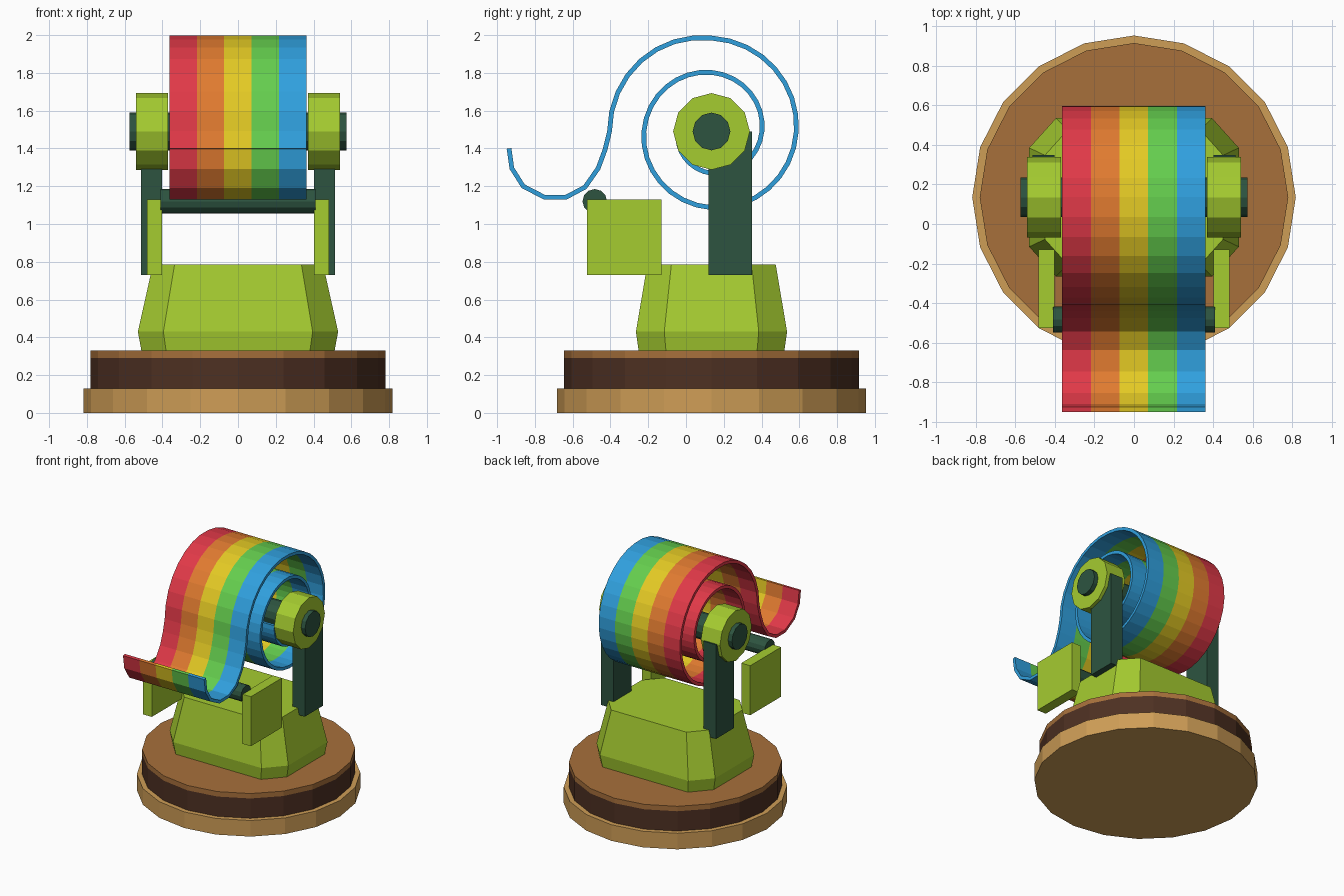
import bpy, bmesh, math
from mathutils import Vector, Matrix

if "Cube" in bpy.data.objects:
    bpy.data.objects.remove(bpy.data.objects["Cube"])

CY, CZ = 0.135, 1.49          # stand centre in y, axle height


def srgb(r, g, b):
    f = lambda c: c / 12.92 if c <= 0.04045 else ((c + 0.055) / 1.055) ** 2.4
    return tuple(f(c / 255) for c in (r, g, b)) + (1.0,)


MATS = {}
for name, col in {
    "lime": (165, 204, 48), "dark_green": (45, 84, 64),
    "tan": (206, 157, 86), "brown": (167, 112, 59), "dark_brown": (78, 48, 34),
    "red": (225, 57, 72), "orange": (225, 123, 48), "yellow": (228, 202, 36),
    "green": (101, 206, 78), "blue": (48, 160, 222),
}.items():
    m = bpy.data.materials.new(name)
    m.diffuse_color = srgb(*col)
    m.use_nodes = True
    m.node_tree.nodes["Principled BSDF"].inputs["Base Color"].default_value = m.diffuse_color
    MATS[name] = m


def finish(name, bm, *mats):
    bmesh.ops.recalc_face_normals(bm, faces=bm.faces)
    me = bpy.data.meshes.new(name)
    bm.to_mesh(me)
    bm.free()
    ob = bpy.data.objects.new(name, me)
    bpy.context.collection.objects.link(ob)
    for m in mats:
        me.materials.append(MATS[m])
    return ob


def loft(name, rings, *mats):
    """Closed solid through a list of equal-length point rings."""
    bm = bmesh.new()
    vs = [[bm.verts.new(p) for p in ring] for ring in rings]
    n = len(vs[0])
    for k, (a, b) in enumerate(zip(vs, vs[1:])):
        for i in range(n):
            j = (i + 1) % n
            f = bm.faces.new((a[i], a[j], b[j], b[i]))
            f.material_index = min(k, len(mats) - 1)
    bm.faces.new(vs[0])
    bm.faces.new(vs[-1]).material_index = len(mats) - 1
    return finish(name, bm, *mats)


def disc(r, n, z):
    return [(r * math.sin(2 * math.pi * i / n), CY + r * math.cos(2 * math.pi * i / n), z)
            for i in range(n)]


def rod(name, x0, x1, y, z, r, n, mat):
    ring = lambda x: [(x, y + r * math.sin(2 * math.pi * i / n), z + r * math.cos(2 * math.pi * i / n))
                      for i in range(n)]
    return loft(name, [ring(x0), ring(x1)], mat)


def box(name, x0, x1, y0, y1, z0, z1, mat):
    ring = lambda z: [(x0, y0, z), (x1, y0, z), (x1, y1, z), (x0, y1, z)]
    return loft(name, [ring(z0), ring(z1)], mat)


# round wooden base
loft("base_plinth", [disc(0.818, 20, 0), disc(0.818, 20, 0.13)], "tan")
loft("base_upper", [disc(0.78, 20, 0.125), disc(0.78, 20, 0.29), disc(0.78, 20, 0.33)],
     "dark_brown", "brown")


# tapered body with chamfered corners
def body_ring(s, z):
    hx, hy, cx, cy = 0.53, 0.40, 0.395, 0.25
    pts = [(cx, -hy), (hx, -cy), (hx, cy), (cx, hy), (-cx, hy), (-hx, cy), (-hx, -cy), (-cx, -hy)]
    return [(x * s, CY + y * s, z) for x, y in pts]


loft("body", [body_ring(0.965, 0.33), body_ring(1, 0.43), body_ring(0.85, 0.785)], "lime")

# posts, hubs and front plates on both sides
for side, s in (("left", -1), ("right", 1)):
    def span(a, b):
        return (s * a, s * b) if s > 0 else (s * b, s * a)
    box(side + "_post", *span(0.403, 0.513), 0.12, 0.35, 0.73, 1.49, "dark_green")
    box(side + "_front_plate", *span(0.403, 0.483), -0.525, -0.13, 0.73, 1.13, "lime")
    rod(side + "_hub", *span(0.37, 0.54), CY, CZ, 0.203, 12, "lime")

# axle and front guide bar
rod("axle", -0.575, 0.575, CY, CZ, 0.10, 12, "dark_green")
rod("guide_bar", -0.41, 0.41, -0.483, 1.12, 0.065, 12, "dark_green")

# striped ribbon: loose tail, then a two-turn spiral inwards
path = [(-0.937, 1.40), (-0.922, 1.295), (-0.862, 1.20), (-0.75, 1.142), (-0.635, 1.142),
        (-0.535, 1.195), (-0.465, 1.295), (-0.428, 1.395)]
STEPS = 64
for i in range(STEPS + 1):
    q = 8 * i / STEPS                       # quarter turns
    r = 0.54 - 0.0455 * q + (0.012 * math.sin(math.pi * q) if q < 1 else 0)
    a = q * math.pi / 2
    path.append((CY - r * math.cos(a), CZ + r * math.sin(a)))
pts = [Vector(p) for p in path]
outer, inner = [], []
for i, p in enumerate(pts):
    t = (pts[min(i + 1, len(pts) - 1)] - pts[max(i - 1, 0)]).normalized()
    n = Vector((-t.y, t.x)) * 0.0125
    outer.append(p + n)
    inner.append(p - n)

bm = bmesh.new()
X0, W, N = -0.363, 0.145, 5
grid = []
for k in range(N + 1):
    x = X0 + W * k
    grid.append([(bm.verts.new((x, *o)), bm.verts.new((x, *c))) for o, c in zip(outer, inner)])
for k in range(N):
    A, B = grid[k], grid[k + 1]
    for i in range(len(pts) - 1):
        for j in (0, 1):
            bm.faces.new((A[i][j], B[i][j], B[i + 1][j], A[i + 1][j])).material_index = k
    for i in (0, -1):
        bm.faces.new((A[i][0], A[i][1], B[i][1], B[i][0])).material_index = k
for k, G in ((0, grid[0]), (N - 1, grid[N])):
    for i in range(len(pts) - 1):
        bm.faces.new((G[i][0], G[i][1], G[i + 1][1], G[i + 1][0])).material_index = k
finish("striped_ribbon", bm, "red", "orange", "yellow", "green", "blue")
